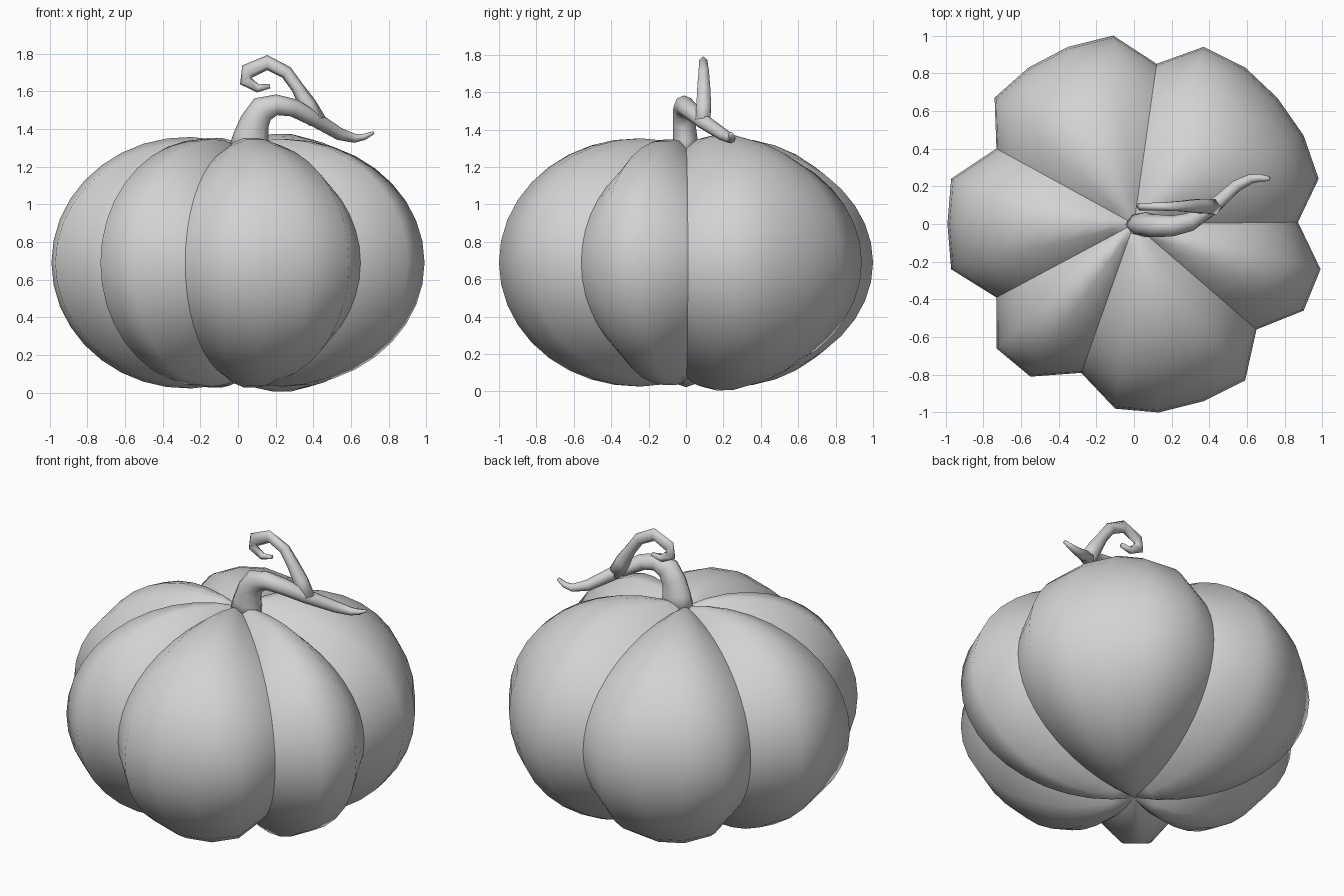
import bpy, bmesh, math
from mathutils import Vector

cube = bpy.data.objects.get("Cube")
if cube:
    bpy.data.objects.remove(cube)

GREY = (0.65, 0.65, 0.65, 1)
mat = bpy.data.materials.new("plain grey")
mat.use_nodes = True
mat.diffuse_color = GREY
mat.node_tree.nodes["Principled BSDF"].inputs["Base Color"].default_value = GREY


def finish(bm, name):
    bmesh.ops.recalc_face_normals(bm, faces=bm.faces)
    for f in bm.faces:
        f.smooth = True
    mesh = bpy.data.meshes.new(name)
    bm.to_mesh(mesh)
    bm.free()
    mesh.materials.append(mat)
    obj = bpy.data.objects.new(name, mesh)
    bpy.context.collection.objects.link(obj)
    return obj


# Pumpkin outline: each lobe starts at its groove, counterclockwise
LOBES = [
    [(.87, .01), (.98, .24), (.9, .47), (.76, .67), (.59, .83), (.37, .94)],
    [(.12, .85), (-.11, 1), (-.35, .94), (-.56, .83), (-.74, .67)],
    [(-.73, .4), (-.97, .24), (-.99, 0), (-.97, -.24)],
    [(-.73, -.39), (-.73, -.66), (-.55, -.81)],
    [(-.28, -.79), (-.1, -.98), (.13, -1), (.37, -.94), (.59, -.83)],
    [(.65, -.56), (.9, -.46), (.99, -.24)],
]
MID = 0.69       # height of the widest ring
POLE = 0.62      # height of the poles above and below it
ROWS = 22


def meridian(bulge):
    """Arc from pole to pole; its centre is moved outward by bulge, so it dips at the poles."""
    reach = math.acos(-bulge / (1 - bulge))
    height = POLE / math.sin(reach)
    for j in range(1, ROWS):
        a = reach * (1 - 2 * j / ROWS)
        yield bulge + (1 - bulge) * math.cos(a), MID + height * math.sin(a)


def build_pumpkin():
    bm = bmesh.new()
    top = bm.verts.new((0, 0, MID + POLE))
    bottom = bm.verts.new((0, 0, MID - POLE))
    columns, grooves = [], []
    for lobe in LOBES:
        fullness = 0.3 if len(lobe) > 5 else 0.27     # the widest lobe is the tallest
        for k, (x, y) in enumerate(lobe):
            bulge = fullness * math.sin(math.pi * k / len(lobe)) ** 0.6
            ring = [bm.verts.new((x * r, y * r, z)) for r, z in meridian(bulge)]
            columns.append([top] + ring + [bottom])
            if k == 0:
                grooves.append(columns[-1])
    for a, b in zip(columns, columns[1:] + columns[:1]):
        for j in range(ROWS):
            corners = dict.fromkeys((a[j], a[j + 1], b[j + 1], b[j]))
            bm.faces.new(list(corners))
    # Crisp creases between the lobes
    for column in grooves:
        for a, b in zip(column, column[1:]):
            bm.edges.get((a, b)).smooth = False
    return finish(bm, "pumpkin_body")


def sweep(name, path, sides=8):
    """Tube through (x, y, z, radius, depth radius) stations."""
    bm = bmesh.new()
    pts = [Vector(p[:3]) for p in path]
    rings = []
    for i, p in enumerate(pts):
        t = (pts[min(i + 1, len(pts) - 1)] - pts[max(i - 1, 0)]).normalized()
        side = Vector((0, 1, 0))
        side = (side - t * side.dot(t)).normalized()
        up = side.cross(t)
        ring = []
        for k in range(sides):
            a = math.tau * k / sides
            ring.append(bm.verts.new(p + up * path[i][3] * math.cos(a) + side * path[i][4] * math.sin(a)))
        rings.append(ring)
    for r, s in zip(rings, rings[1:]):
        for k in range(sides):
            n = (k + 1) % sides
            bm.faces.new((r[k], r[n], s[n], s[k]))
    bm.faces.new(rings[0])
    bm.faces.new(rings[-1])
    return finish(bm, name)


build_pumpkin()

# Stem bending over to the left and ending in a thin tip
sweep("stem", [
    (.055, 0, 1.27, .11, .07), (.07, -.005, 1.36, .095, .065), (.09, -.01, 1.44, .078, .06),
    (.13, -.01, 1.505, .072, .06), (.205, -.01, 1.528, .055, .055), (.295, .01, 1.512, .048, .05),
    (.42, .09, 1.445, .04, .04), (.54, .2, 1.372, .033, .033), (.62, .24, 1.35, .024, .026),
    (.67, .245, 1.358, .017, .02), (.72, .24, 1.38, .008, .012)])

# Curled tendril growing from the bend
sweep("tendril", [
    (.42, .09, 1.44, .05, .045), (.37, .095, 1.53, .046, .045), (.315, .095, 1.62, .034, .04),
    (.257, .095, 1.7, .035, .032), (.155, .092, 1.752, .04, .025), (.05, .092, 1.705, .042, .023),
    (.04, .092, 1.655, .034, .022), (.105, .092, 1.615, .022, .02), (.17, .092, 1.627, .012, .016)], 6)
